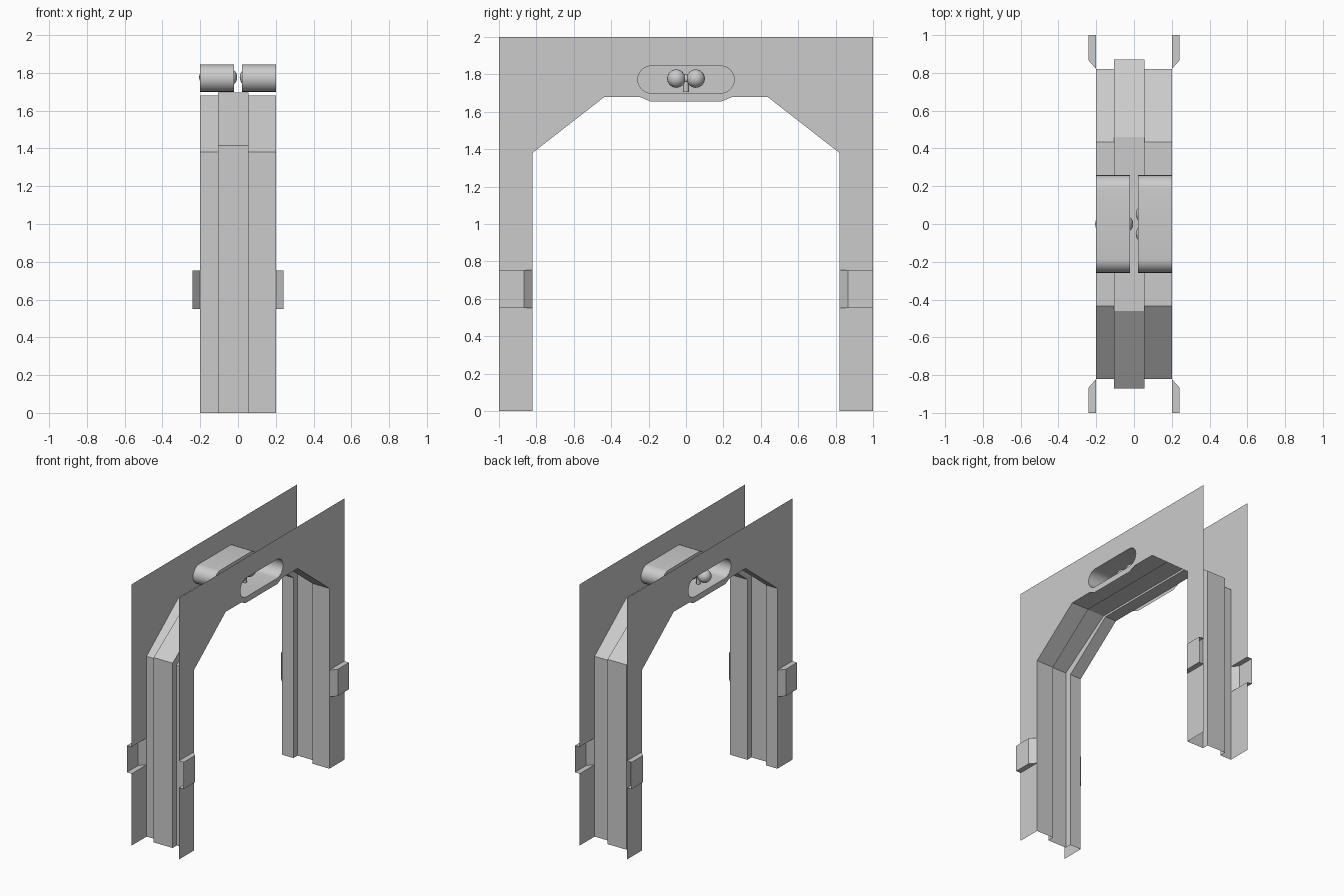
import bpy, bmesh, math
from mathutils import Vector, Matrix

if "Cube" in bpy.data.objects:
    bpy.data.objects.remove(bpy.data.objects["Cube"])


def finish(name, bm, smooth=False):
    bmesh.ops.remove_doubles(bm, verts=bm.verts, dist=1e-5)
    bmesh.ops.recalc_face_normals(bm, faces=bm.faces)
    me = bpy.data.meshes.new(name)
    bm.to_mesh(me)
    bm.free()
    ob = bpy.data.objects.new(name, me)
    bpy.context.collection.objects.link(ob)
    if smooth:
        bpy.ops.object.select_all(action='DESELECT')
        ob.select_set(True)
        bpy.context.view_layer.objects.active = ob
        bpy.ops.object.shade_smooth_by_angle(angle=math.radians(40))
    return ob


def face(bm, pts):
    return bm.faces.new([bm.verts.new(p) for p in pts])


def loop_edges(bm, pts):
    vs = [bm.verts.new(p) for p in pts]
    return [bm.edges.new((vs[i], vs[(i + 1) % len(vs)])) for i in range(len(vs))]


def mirrored(half):
    # right half of a y,z path -> full path across y = 0
    return half + [(-y, z) for y, z in reversed(half)]


# rounded slot outline in y,z
R, HALF, ZC = 0.0725, 0.258, 1.772
slot = []
for sy, a0 in ((1, -90), (-1, 90)):
    for i in range(13):
        a = math.radians(a0 + 180 * i / 12)
        slot.append((sy * (HALF - R) + R * math.cos(a), ZC + R * math.sin(a)))

Z0, Z1, Z2 = 0.55, 0.755, 2.0
arch = mirrored([(1, Z2), (1, Z1), (0.82, Z1), (0.82, 1.38), (0.435, 1.68),
                 (0.25, 1.68), (0.19, 1.655)])

for s, side in ((1, "right"), (-1, "left")):
    # side plate with slot opening
    bm = bmesh.new()
    edges = loop_edges(bm, [(s * 0.2, y, z) for y, z in arch])
    edges += loop_edges(bm, [(s * 0.2, y, z) for y, z in slot])
    bmesh.ops.triangle_fill(bm, use_beauty=True, use_dissolve=False, edges=edges,
                            normal=Vector((s, 0, 0)))
    bmesh.ops.dissolve_limit(bm, angle_limit=0.01, verts=bm.verts, edges=bm.edges)
    for e in (1, -1):
        face(bm, [(s * 0.2, e * y, z) for y, z in
                  ((0.82, 0), (1, 0), (1, Z0), (0.82, Z0))])
    finish(side + "_plate", bm)

    # bulging jamb panels, open towards the inside
    for e, end in ((1, "back"), (-1, "front")):
        bm = bmesh.new()
        prof = [(s * 0.2, e * 0.82), (s * 0.24, e * 0.865), (s * 0.24, e)]
        for (xa, ya), (xb, yb) in zip(prof, prof[1:]):
            face(bm, [(xa, ya, Z0), (xb, yb, Z0), (xb, yb, Z1), (xa, ya, Z1)])
        for z in (Z0, Z1):
            face(bm, [(x, y, z) for x, y in prof + [(s * 0.2, e)]])
        finish(f"{side}_{end}_jamb_panel", bm)

    # slot recess: wall and back
    bm = bmesh.new()
    n = len(slot)
    for i in range(n):
        a, b = slot[i], slot[(i + 1) % n]
        face(bm, [(s * 0.2, *a), (s * 0.2, *b), (s * 0.02, *b), (s * 0.02, *a)])
    face(bm, [(s * 0.02, *p) for p in slot])
    finish(side + "_slot_recess", bm, True)

# stepped inner lining with a door groove
inner = mirrored([(0.82, 0), (0.82, 1.38), (0.435, 1.68)])
outer = mirrored([(0.87, 0), (0.87, 1.415), (0.46, 1.695)])
section = [(-0.2, inner), (-0.105, inner), (-0.105, outer),
           (0.055, outer), (0.055, inner), (0.2, inner)]
bm = bmesh.new()
for (xa, pa), (xb, pb) in zip(section, section[1:]):
    for i in range(len(pa) - 1):
        face(bm, [(xa, *pa[i]), (xb, *pb[i]), (xb, *pb[i + 1]), (xa, *pa[i + 1])])
finish("inner_lining", bm)


# twin-ball lamps on short posts
def lamp(name, centre, axis):
    bm = bmesh.new()
    c, d = Vector(centre), Vector(axis)
    for k in (-1, 1):
        bmesh.ops.create_uvsphere(bm, u_segments=20, v_segments=12, radius=0.049,
                                  matrix=Matrix.Translation(c + d * k * 0.052))
    rot = d.to_track_quat('Z', 'Y').to_matrix().to_4x4()
    bmesh.ops.create_cone(bm, cap_ends=True, segments=12, radius1=0.022, radius2=0.022,
                          depth=0.08, matrix=Matrix.Translation(c) @ rot)
    bmesh.ops.create_cone(bm, cap_ends=True, segments=12, radius1=0.015, radius2=0.015,
                          depth=0.07, matrix=Matrix.Translation(c - Vector((0, 0, 0.037))))
    finish(name, bm, True)


lamp("right_lamp", (0.058, 0, 1.777), (0, 1, 0))
lamp("left_lamp", (-0.105, 0, 1.777), (1, 0, 0))
